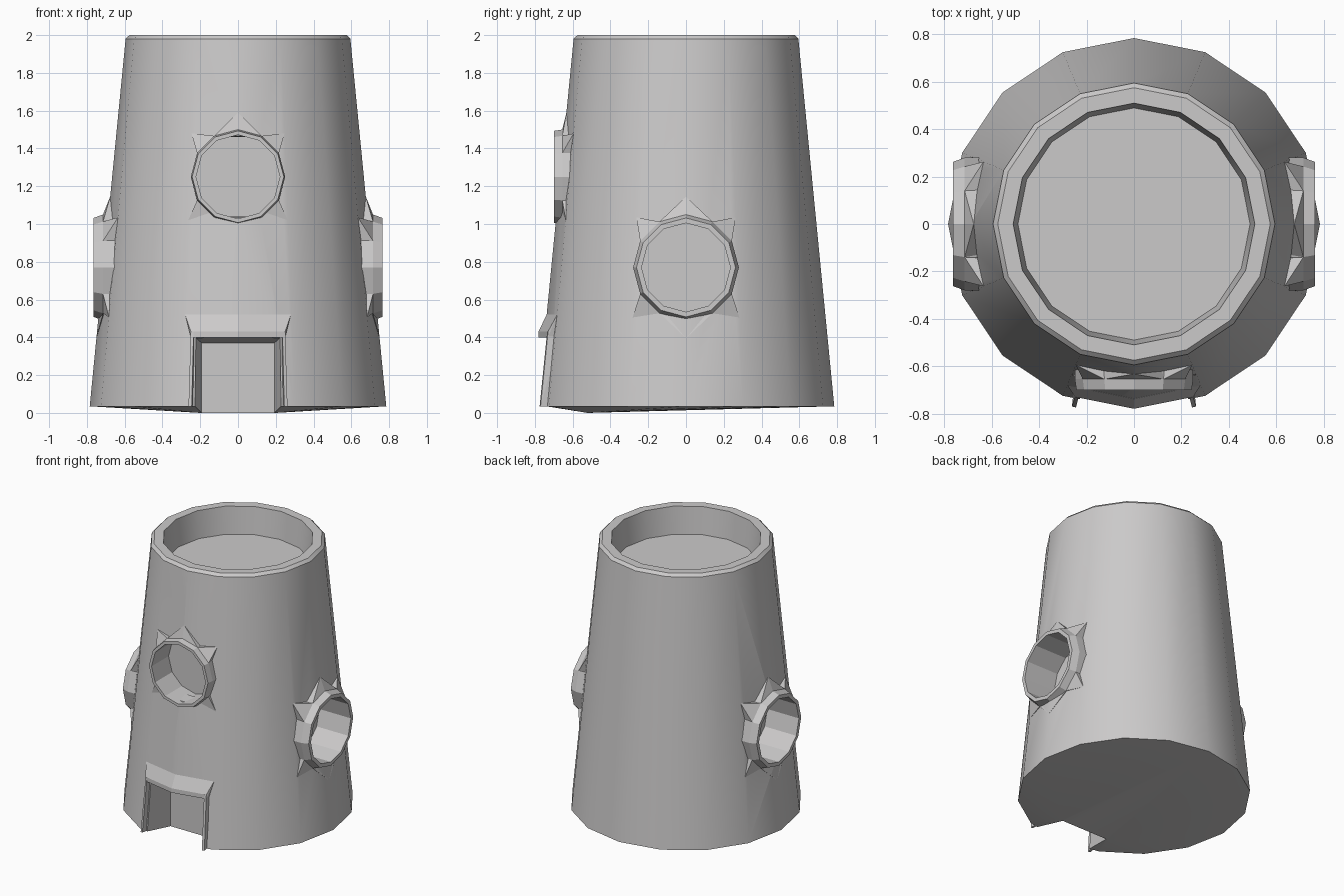
import bpy, bmesh
from math import sin, cos, pi, radians
from mathutils import Vector, Matrix

if "Cube" in bpy.data.objects:
    bpy.data.objects.remove(bpy.data.objects["Cube"], do_unlink=True)

stone = bpy.data.materials.new("grey stone")
stone.use_nodes = True
stone.diffuse_color = (0.6, 0.59, 0.59, 1)
stone.node_tree.nodes["Principled BSDF"].inputs["Base Color"].default_value = (0.6, 0.59, 0.59, 1)


def make(name, bm, smooth=False):
    bmesh.ops.recalc_face_normals(bm, faces=bm.faces)
    mesh = bpy.data.meshes.new(name)
    bm.to_mesh(mesh)
    bm.free()
    mesh.materials.append(stone)
    ob = bpy.data.objects.new(name, mesh)
    bpy.context.collection.objects.link(ob)
    return ob


def hull(bm, points):
    verts = [bm.verts.new(p) for p in points]
    res = bmesh.ops.convex_hull(bm, input=verts)
    bmesh.ops.delete(bm, geom=[v for v in res["geom_interior"] if isinstance(v, bmesh.types.BMVert)], context="VERTS")


def circle(r, z, n):
    return [Vector((r * cos(2 * pi * i / n), r * sin(2 * pi * i / n), z)) for i in range(n)]


def bridge(bm, a, b):
    for i in range(len(a)):
        j = (i + 1) % len(a)
        bm.faces.new((a[i], a[j], b[j], b[i]))


def loft(bm, sections, n, cap_start=True, cap_end=True):
    rings = [[bm.verts.new(p) for p in circle(r, z, n)] for r, z in sections]
    for a, b in zip(rings, rings[1:]):
        bridge(bm, a, b)
    if cap_start:
        bm.faces.new(rings[0][::-1])
    if cap_end:
        bm.faces.new(rings[-1])
    return rings


def body_radius(z):
    return 0.785 - (z - 0.035) * 0.19 / 1.945


# Tower shell with a hollow top and a bottom dipping to the back of the doorway
bm = bmesh.new()
rings = loft(bm, [(0.785, 0.035), (0.595, 1.98), (0.575, 2), (0.51, 2), (0.49, 1.8)], 16, cap_start=False)
base = rings[0]
dip_r, dip_l = [bm.verts.new((x, -0.52, 0)) for x in (-0.2, 0.2)]
for i in range(16):
    a, b = base[i], base[(i + 1) % 16]
    bm.faces.new((b, a, dip_l if a.co.x + b.co.x > 0 else dip_r))
front = min(base, key=lambda v: v.co.y)
back = max(base, key=lambda v: v.co.y)
bm.faces.new((front, dip_r, dip_l))
bm.faces.new((back, dip_l, dip_r))
tower = make("tower", bm)

# Window placement: origin height, facing angle, plane distance, radii, depth, spike tips
windows = [
    dict(name="front_window", z=1.25, turn=-90, plane=0.70, inner=0.222, flange=0.243,
         outer=0.25, lip=0.045, depth=0.2, tip=0.34, corner=0.23),
    dict(name="left_window", z=0.77, turn=0, plane=0.765, inner=0.235, flange=0.262,
         outer=0.28, lip=0.05, depth=0.26, tip=0.375, corner=0.265),
    dict(name="right_window", z=0.77, turn=180, plane=0.765, inner=0.235, flange=0.262,
         outer=0.28, lip=0.05, depth=0.26, tip=0.375, corner=0.265),
]


def frame_matrix(w):
    # Local z points outward, local y points up
    return (Matrix.Rotation(radians(w["turn"]), 4, "Z")
            @ Matrix.Translation((w["plane"], 0, w["z"]))
            @ Matrix(((0, 0, 1, 0), (1, 0, 0, 0), (0, 1, 0, 0), (0, 0, 0, 1))))


def window(w):
    # Recessed pane, inner wall, flange and outer lip
    bm = bmesh.new()
    loft(bm, [(w["inner"], -w["depth"]), (w["inner"], 0), (w["flange"], 0),
              (w["outer"], -w["lip"]), (w["outer"], -0.17)], 12, cap_end=False)
    # Pointed stone flares reaching back to the wall
    lip = circle(w["outer"], -w["lip"], 12)
    sunk = circle(w["outer"] * 0.97, -0.14, 12)

    def flare(indices, tip):
        hull(bm, [lip[i % 12] for i in indices] + [sunk[i % 12] for i in indices] + [tip])

    for s in (1, -1):
        h = s * w["tip"]
        r = body_radius(w["z"] + h)
        flare((2 * s, 3 * s, 4 * s), Vector((0, h, r - w["plane"])))
        h = s * w["corner"]
        r = body_radius(w["z"] + h)
        for side in (1, -1):
            tip = Vector((side * r * sin(pi / 8), h, r * cos(pi / 8) - w["plane"]))
            flare((s, 2 * s) if side > 0 else (4 * s, 5 * s), tip)
    bm.transform(frame_matrix(w))
    return make(w["name"], bm)


def window_cutter(w):
    bm = bmesh.new()
    r = w["inner"] + 0.006
    loft(bm, [(r, -w["depth"] - 0.006), (r, 0.3)], 12)
    bm.transform(frame_matrix(w))
    return make(w["name"] + "_cutter", bm)


# Doorway cutter, narrowing toward the back wall
bm = bmesh.new()
hull(bm, [(s * x, y, z) for s in (1, -1)
          for x, y, top in ((0.192, -0.52, 0.37), (0.255, -0.9, 0.425)) for z in (-0.1, top)])
cutters = [make("doorway_cutter", bm)] + [window_cutter(w) for w in windows]

for c in cutters:
    c.hide_render = True
    mod = tower.modifiers.new("cut", "BOOLEAN")
    mod.object = c
    mod.solver = "EXACT"
bpy.context.view_layer.update()
cut_mesh = bpy.data.meshes.new_from_object(tower.evaluated_get(bpy.context.evaluated_depsgraph_get()))
tower.modifiers.clear()
tower.data = cut_mesh
for c in cutters:
    bpy.data.objects.remove(c, do_unlink=True)

for w in windows:
    window(w)

# Door frame: two jambs and a pointed lintel with a sloping hood
bm = bmesh.new()
for s in (1, -1):
    hull(bm, [(s * x, y, z) for x, y, z in (
        (0.232, -0.69, 0.035), (0.25, -0.69, 0.035), (0.245, -0.775, 0.035), (0.262, -0.77, 0.035),
        (0.232, -0.66, 0.43), (0.25, -0.66, 0.43), (0.235, -0.735, 0.43), (0.25, -0.73, 0.43))])
    hull(bm, [(s * x, y, z) for z in (0.4, 0.432) for x, y in
              ((0, -0.7), (0.25, -0.65), (0.25, -0.73), (0, -0.78))]
         + [(0, -0.738, 0.52), (s * 0.28, -0.682, 0.52)])
make("door_frame", bm)

# Smooth the round wall while keeping real edges sharp
bpy.ops.object.select_all(action="DESELECT")
tower.select_set(True)
bpy.context.view_layer.objects.active = tower
bpy.ops.object.shade_smooth_by_angle(angle=radians(30))
